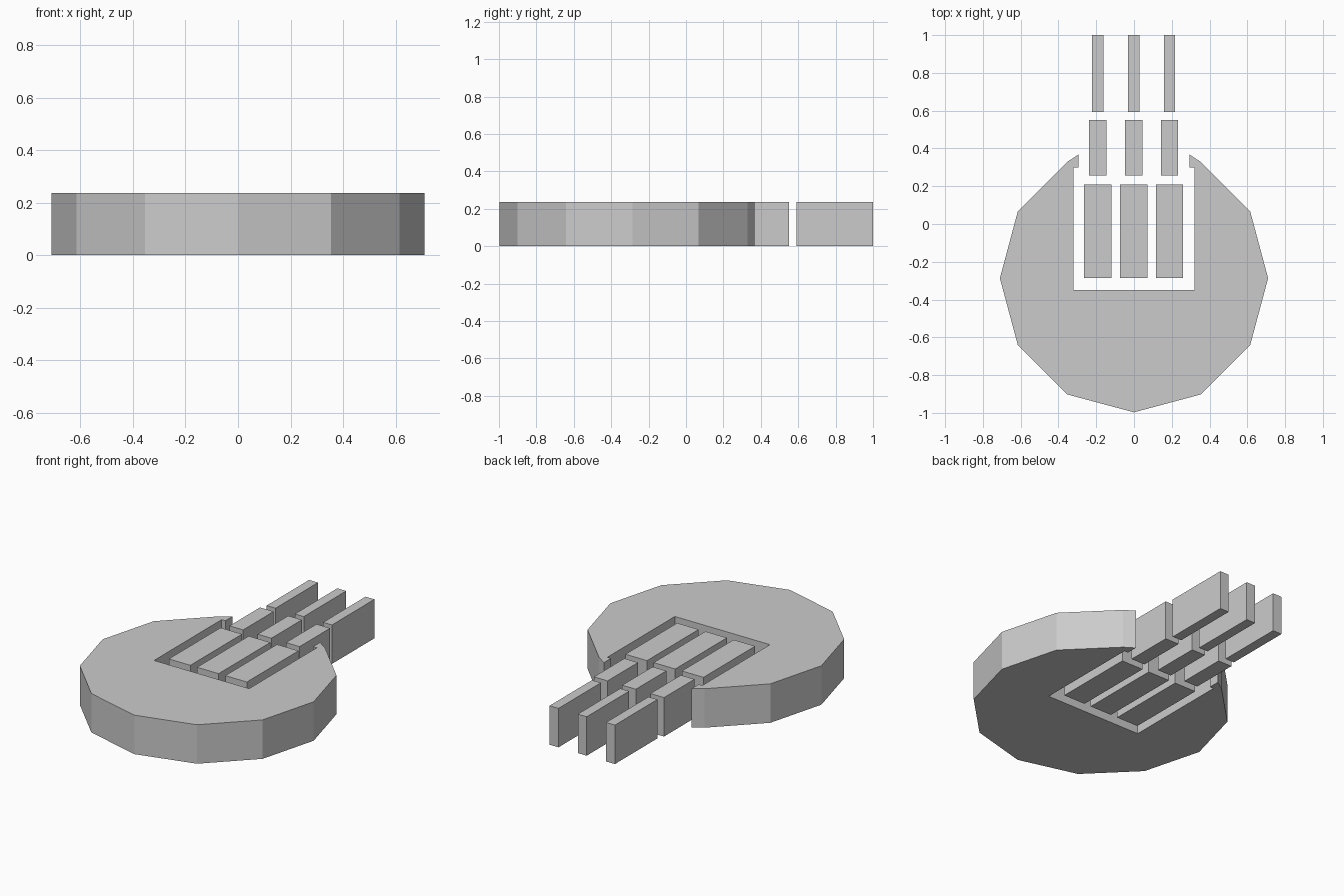
import bpy, bmesh, math

if "Cube" in bpy.data.objects:
    bpy.data.objects.remove(bpy.data.objects["Cube"])

H = 0.237


def extrude_profile(name, pts):
    """Flat outline (counter-clockwise) raised to height H."""
    bm = bmesh.new()
    face = bm.faces.new([bm.verts.new((x, y, 0)) for x, y in pts])
    res = bmesh.ops.extrude_face_region(bm, geom=[face], use_keep_orig=True)
    top = [g for g in res["geom"] if isinstance(g, bmesh.types.BMVert)]
    bmesh.ops.translate(bm, verts=top, vec=(0, 0, H))
    bmesh.ops.recalc_face_normals(bm, faces=bm.faces)
    mesh = bpy.data.meshes.new(name)
    bm.to_mesh(mesh)
    bm.free()
    obj = bpy.data.objects.new(name, mesh)
    bpy.context.collection.objects.link(obj)
    return obj


# Twelve-sided disc with a stepped slot open at the back
R, CY = 0.71, -0.287
rim = [(R * math.sin(math.radians(a)), CY - R * math.cos(math.radians(a)))
       for a in range(0, 151, 30)]
slot = [(0.295, 0.367), (0.295, 0.30), (0.32, 0.30), (0.32, -0.35)]
right = rim + slot
left = [(-x, y) for x, y in reversed(right[1:])]
extrude_profile("slotted_disc", right + left)

# Three rows of bars, narrowing toward the back: width, start y, end y
rows = {
    "wide_bar": (0.145, -0.287, 0.21),
    "middle_bar": (0.092, 0.258, 0.551),
    "narrow_bar": (0.06, 0.592, 1.0),
}
for name, (w, y0, y1) in rows.items():
    for i in (-1, 0, 1):
        cx = 0.19 * i - 0.002
        extrude_profile(f"{name}_{i + 2}", [
            (cx - w / 2, y0), (cx + w / 2, y0),
            (cx + w / 2, y1), (cx - w / 2, y1)])
